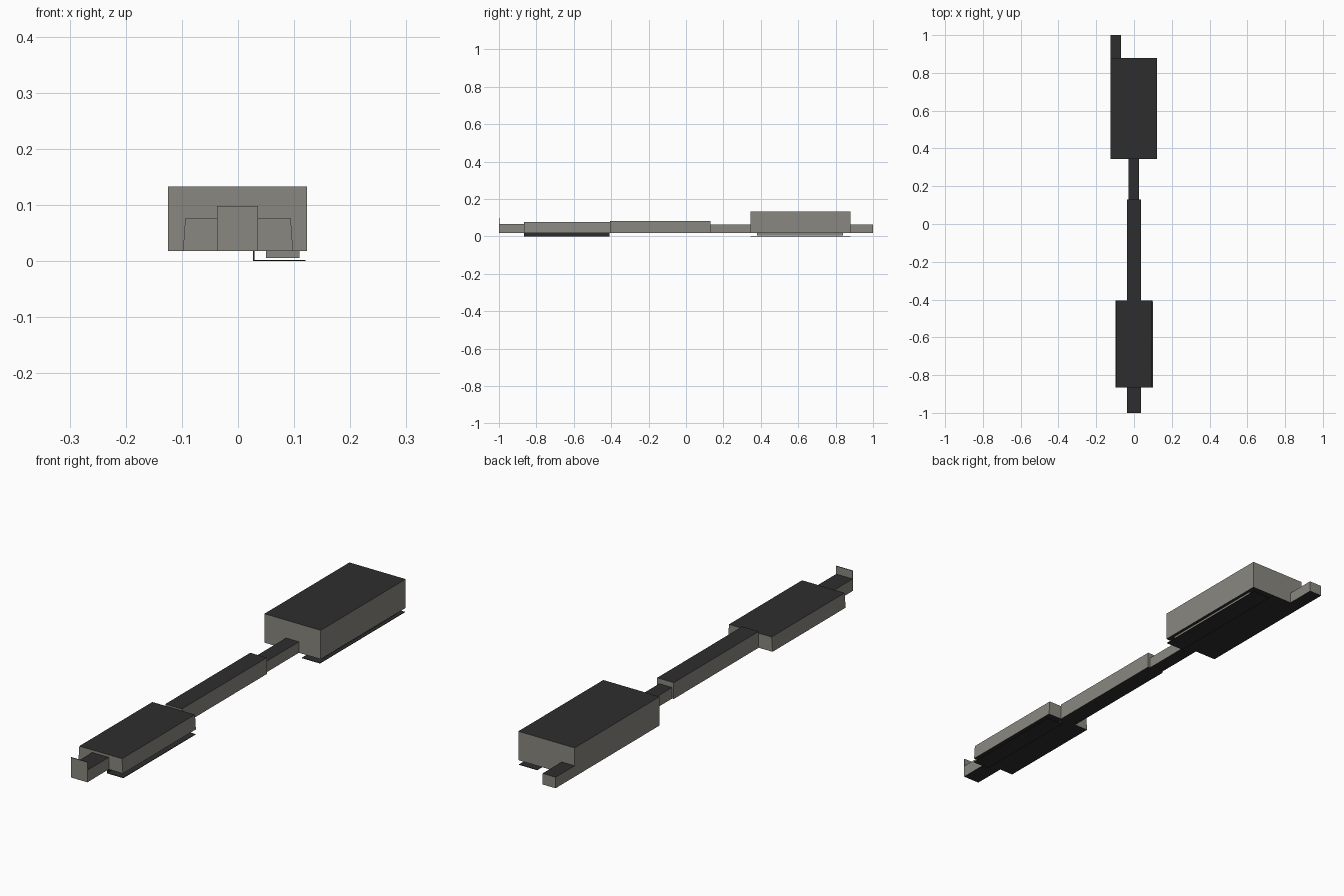
import bpy, bmesh

if "Cube" in bpy.data.objects:
    bpy.data.objects.remove(bpy.data.objects["Cube"])


def make_mat(name, rgb):
    m = bpy.data.materials.new(name)
    m.diffuse_color = (*rgb, 1.0)
    m.use_nodes = True
    m.node_tree.nodes["Principled BSDF"].inputs["Base Color"].default_value = m.diffuse_color
    return m


GREY = make_mat("warm_grey", (0.25, 0.245, 0.215))
DARK = make_mat("charcoal", (0.027, 0.027, 0.027))


def box(name, x, y, z, taper=0.0, all_dark=False):
    """Box from ranges: grey walls, dark top and bottom, optional side taper."""
    bm = bmesh.new()
    bmesh.ops.create_cube(bm, size=1.0)
    for v in bm.verts:
        top = v.co.z > 0
        side = 1 if v.co.x > 0 else -1
        v.co.x = (x[1] if v.co.x > 0 else x[0]) - (side * taper if top else 0)
        v.co.y = y[1] if v.co.y > 0 else y[0]
        v.co.z = z[1] if top else z[0]
    bm.normal_update()
    for f in bm.faces:
        f.material_index = 1 if all_dark or abs(f.normal.z) > 0.7 else 0
    me = bpy.data.meshes.new(name)
    bm.to_mesh(me)
    bm.free()
    me.materials.append(GREY)
    me.materials.append(DARK)
    ob = bpy.data.objects.new(name, me)
    bpy.context.collection.objects.link(ob)
    return ob


B = 0.018  # common underside height

# Main bodies
box("rear_housing", (-0.125, 0.123), (0.345, 0.88), (B, 0.133))
box("front_housing", (-0.098, 0.098), (-0.865, -0.405), (B, 0.076), taper=0.004)

# Linking bars and end stubs
box("thick_bar", (-0.037, 0.036), (-0.405, 0.13), (B, 0.083))
box("thin_bar", (-0.03, 0.027), (0.13, 0.345), (B, 0.062))
box("front_stub", (-0.037, 0.036), (-1.0, -0.865), (B, 0.066))
box("front_cap", (-0.037, 0.036), (-1.0, -0.997), (B, 0.098))
box("rear_stub", (-0.125, -0.068), (0.88, 1.0), (B, 0.062))

# Underside details on the right half
box("rear_underside_block", (0.05, 0.11), (0.38, 0.84), (0.005, B))
box("rear_floor_plate", (0.04, 0.12), (0.345, 0.88), (0.0, 0.002), all_dark=True)
box("front_floor_plate", (0.027, 0.1), (-0.865, -0.41), (0.0, 0.002), all_dark=True)
box("front_floor_web", (0.027, 0.029), (-0.865, -0.41), (0.0, B), all_dark=True)
